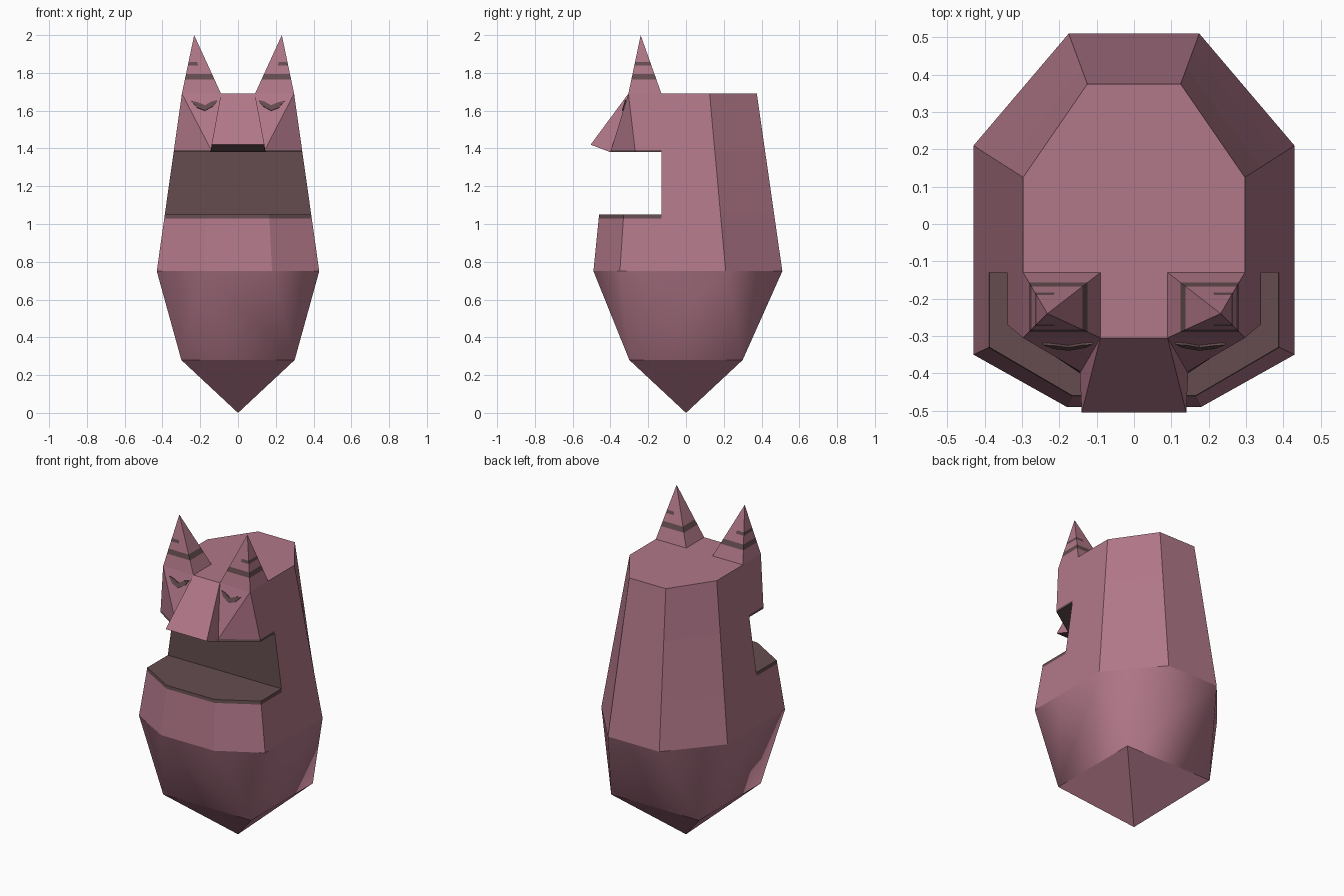
import bpy, bmesh
from mathutils import Vector

cube = bpy.data.objects.get("Cube")
if cube:
    bpy.data.objects.remove(cube, do_unlink=True)


def make_material(name, rgb):
    mat = bpy.data.materials.new(name)
    mat.use_nodes = True
    mat.diffuse_color = (*rgb, 1)
    mat.node_tree.nodes["Principled BSDF"].inputs["Base Color"].default_value = (*rgb, 1)
    return mat


MATERIALS = [make_material("dusty_pink", (0.44, 0.186, 0.25)),
             make_material("dark_brown", (0.13, 0.073, 0.08))]
PINK, BROWN = 0, 1


def finish(bm, name):
    """Weld the mesh, face it outward and add it to the scene."""
    bmesh.ops.remove_doubles(bm, verts=bm.verts, dist=0.0005)
    bmesh.ops.recalc_face_normals(bm, faces=bm.faces)
    mesh = bpy.data.meshes.new(name)
    bm.to_mesh(mesh)
    bm.free()
    for mat in MATERIALS:
        mesh.materials.append(mat)
    obj = bpy.data.objects.new(name, mesh)
    bpy.context.collection.objects.link(obj)
    return obj


def face(bm, points, mat=PINK, smooth=False):
    f = bm.faces.new([bm.verts.new(p) for p in points])
    f.material_index = mat
    f.smooth = smooth


def flip(p):
    return Vector((-p[0], p[1], p[2]))


# Half outlines, back to front, at the key heights: hip, lower lip, upper lip, crown
MOUTH_BACK = -0.13
HIP, LIP, JAW, CROWN = 0.75, 1.05, 1.38, 1.69
FRONT = {HIP: (-0.35, 0.18, -0.49), LIP: (-0.33, 0.165, -0.46),
         JAW: (-0.268, 0.145, -0.4), CROWN: (-0.305, 0.09, -0.305)}


def half_outline(z):
    t = (z - HIP) / (CROWN - HIP)
    side = 0.43 - 0.133 * t
    keys = list(FRONT)
    low = max(k for k in keys[:-1] if k <= z)
    high = keys[keys.index(low) + 1]
    u = (z - low) / (high - low)
    corner_y, nose_x, nose_y = [a + (b - a) * u for a, b in zip(FRONT[low], FRONT[high])]
    return [Vector(p) for p in ((0.175 - 0.05 * t, 0.51 - 0.135 * t, z),
                                (side, 0.21 - 0.085 * t, z),
                                (side, MOUTH_BACK, z),
                                (side, corner_y, z),
                                (nose_x, nose_y, z))]


def outline(z):
    half = half_outline(z)
    return half + [flip(p) for p in reversed(half)]


# Body: stacked bands with the mouth notch left open at the front
bm = bmesh.new()
levels = [HIP, 1.03, LIP, JAW, 1.393, CROWN]
for z0, z1 in zip(levels, levels[1:]):
    a, b = outline(z0), outline(z1)
    for i in range(10):
        j = (i + 1) % 10
        in_front = 2 <= i <= 6
        if in_front and z0 == LIP:
            continue
        if i == 4 and z0 >= JAW:
            continue                      # covered by the snout
        rim = in_front and z1 - z0 < 0.03
        if z1 == CROWN and i in (3, 5):   # brow panels fold on a diagonal
            corner, nose = (i, j) if i == 3 else (j, i)
            face(bm, (b[corner], b[nose], a[nose]))
            face(bm, (b[corner], a[nose], a[corner]))
        else:
            face(bm, (a[i], a[j], b[j], b[i]), BROWN if rim else PINK)

# Mouth lining
low, high = outline(LIP), outline(JAW)
face(bm, low[2:8], BROWN)
face(bm, high[2:8], BROWN)
face(bm, (low[2], low[7], high[7], high[2]), BROWN)

# Crown with gaps for the ears
crown = half_outline(CROWN)
inner = Vector((0.09, MOUTH_BACK, CROWN))
rim_points = crown[:3] + [inner, crown[4]]
face(bm, rim_points + [flip(p) for p in reversed(rim_points)])

# Lower hull: soft taper to a square, then a pointed base
hip = half_outline(HIP)
SQ, SQ_Z = 0.3, 0.28
back, front = Vector((SQ, SQ, SQ_Z)), Vector((SQ, -SQ, SQ_Z))
tip = Vector((0, 0, 0))
for side in (Vector, flip):
    for panel in ((back, hip[0], hip[1]), (front, hip[3], hip[4]),
                  (back, hip[1], hip[2], hip[3], front)):
        face(bm, [side(p) for p in panel], smooth=True)
    face(bm, [side(p) for p in (back, front, tip)])
for corner, top in ((back, hip[0]), (front, hip[4])):
    face(bm, (corner, flip(corner), flip(top), top), smooth=True)
    face(bm, (corner, flip(corner), tip))
finish(bm, "body")

# Snout wedge
bm = bmesh.new()
brow, lip = crown[4], half_outline(JAW)[4]
nose = Vector((0.14, -0.505, 1.42))
face(bm, (brow, nose, flip(nose), flip(brow)))
face(bm, (nose, lip, flip(lip), flip(nose)), BROWN)
for side in (Vector, flip):
    face(bm, [side(p) for p in (brow, nose, lip)])
finish(bm, "snout")

# Ears: striped pyramids, with a curved mark on the brow below each
ear_base = [inner, crown[2], crown[3], crown[4]]
ear_tip = Vector((0.232, -0.24, 2.0))
heights = [CROWN, 1.765, 1.795, 1.84, 1.858, 2.0]
mark = [(0.11, 1.655), (0.13, 1.625), (0.175, 1.6), (0.215, 1.615), (0.245, 1.65),
        (0.215, 1.645), (0.175, 1.628), (0.14, 1.648)]
for name, side in (("left", Vector), ("right", flip)):
    bm = bmesh.new()
    ring = []
    for p, q in zip(ear_base, ear_base[1:] + ear_base[:1]):
        ring += [p, (p + q) / 2]
    for n, (z0, z1) in enumerate(zip(heights, heights[1:])):
        t0, t1 = [(z - CROWN) / (2.0 - CROWN) for z in (z0, z1)]
        for i in range(8):
            p, q = ring[i], ring[(i + 1) % 8]
            quad = [p.lerp(ear_tip, t0), q.lerp(ear_tip, t0)]
            quad += [q.lerp(ear_tip, t1)] if t1 == 1 else [q.lerp(ear_tip, t1), p.lerp(ear_tip, t1)]
            # Lower stripe goes all round, the upper one only the outer half
            striped = n == 1 or (n == 3 and 1 <= i <= 4)
            face(bm, [side(v) for v in quad], BROWN if striped else PINK)
    finish(bm, name + "_ear")

    bm = bmesh.new()
    slope = (brow.y - lip.y) / (CROWN - JAW)
    face(bm, [side((x, brow.y - (CROWN - z) * slope - 0.004, z)) for x, z in mark], BROWN)
    plate = finish(bm, name + "_brow_mark")
    thick = plate.modifiers.new("Thickness", "SOLIDIFY")
    thick.thickness = 0.006
    thick.offset = 0
